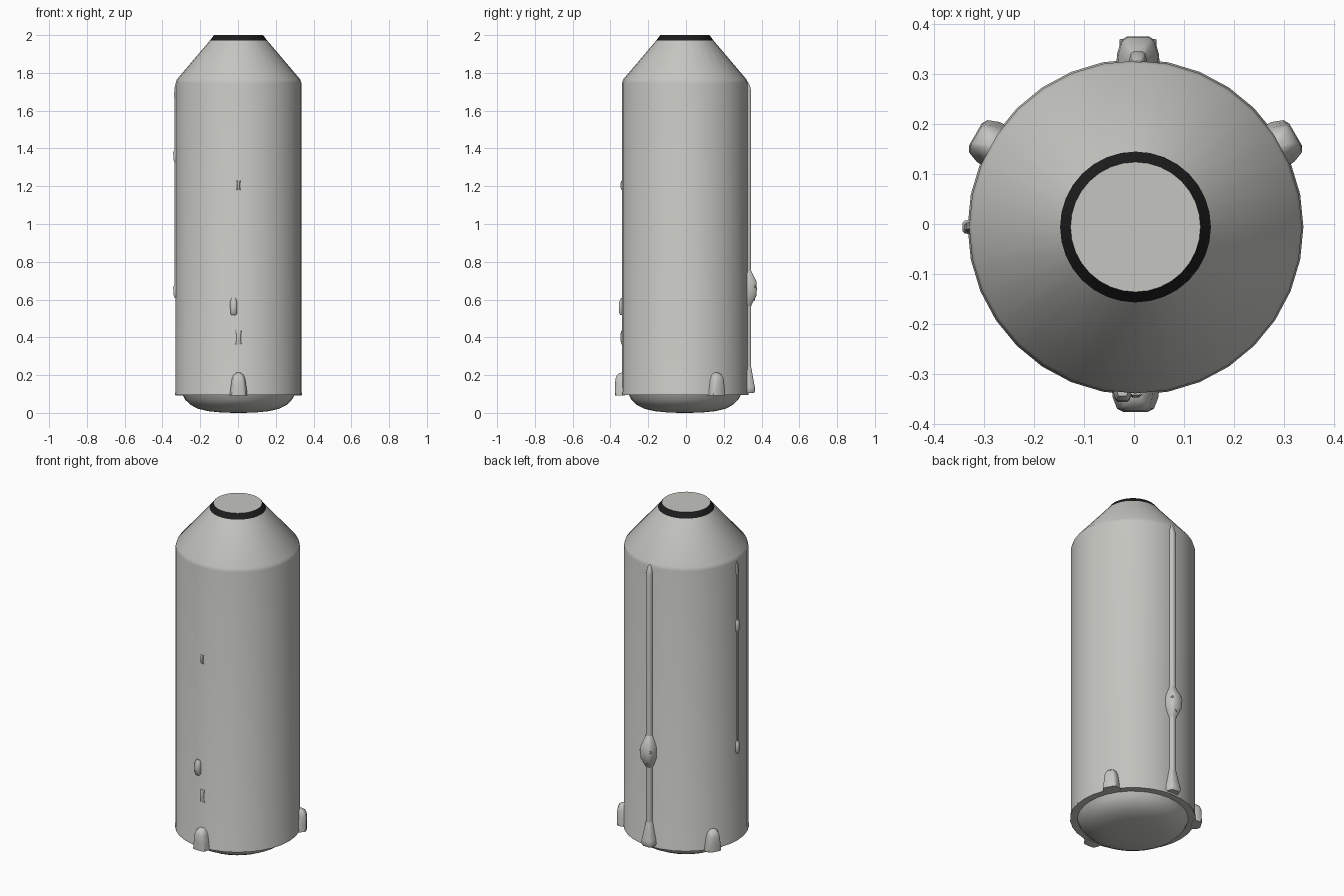
import bpy, math
from mathutils import Vector

if "Cube" in bpy.data.objects:
    bpy.data.objects.remove(bpy.data.objects["Cube"])

CX, CY = 0.003, -0.006      # tank axis
FRONT, BACK, LEFT = -90, 90, 180


def material(name, rgb):
    m = bpy.data.materials.new(name)
    m.diffuse_color = (*rgb, 1)
    m.use_nodes = True
    m.node_tree.nodes["Principled BSDF"].inputs["Base Color"].default_value = m.diffuse_color
    return m


GREY = material("light grey", (0.56, 0.56, 0.53))
BLACK = material("black", (0.012, 0.012, 0.012))


def make(name, verts, faces, mat=GREY, angle=35):
    me = bpy.data.meshes.new(name)
    me.from_pydata(verts, [], faces)
    me.materials.append(mat)
    ob = bpy.data.objects.new(name, me)
    bpy.context.collection.objects.link(ob)
    bpy.ops.object.select_all(action='DESELECT')
    ob.select_set(True)
    bpy.context.view_layer.objects.active = ob
    bpy.ops.object.shade_smooth_by_angle(angle=math.radians(angle))
    return ob


def bridge(rings, n):
    """Quads between successive rings, capped at both ends."""
    f = [(k * n + i, k * n + (i + 1) % n, (k + 1) * n + (i + 1) % n, (k + 1) * n + i)
         for k in range(rings - 1) for i in range(n)]
    return f + [tuple(reversed(range(n))), tuple(range((rings - 1) * n, rings * n))]


def lathe(name, profile, mat=GREY, n=32, angle=35):
    verts = [(CX + r * math.cos(2 * math.pi * i / n), CY + r * math.sin(2 * math.pi * i / n), z)
             for r, z in profile for i in range(n)]
    return make(name, verts, bridge(len(profile), n), mat, angle)


def place(az, t, r, z):
    """Tank surface coordinates: azimuth, sideways offset, radius, height."""
    a = math.radians(az)
    return (CX + r * math.cos(a) - t * math.sin(a), CY + r * math.sin(a) + t * math.cos(a), z)


def fairing(name, az, sections, t0=0.0, inner=0.318, top=0.62):
    """Lofted bump on the tank wall; each section is (height, half width, outer radius)."""
    verts = []
    for z, w, out in sections:
        d = out - inner
        for u, v in ((-1, 0), (-0.95, 0.45), (-top - 0.15, 0.88), (-top + 0.1, 1),
                     (top - 0.1, 1), (top + 0.15, 0.88), (0.95, 0.45), (1, 0)):
            verts.append(place(az, t0 - u * w, inner + v * d, z))
    # section runs clockwise seen from above, so sections go bottom to top with flipped sides
    faces = [tuple(reversed(f)) for f in bridge(len(sections), 8)]
    ob = make(name, verts, faces, GREY, 40)
    import_bm = bmesh.new()
    import_bm.from_mesh(ob.data)
    bmesh.ops.recalc_face_normals(import_bm, faces=import_bm.faces)
    import_bm.to_mesh(ob.data)
    import_bm.free()
    return ob


import bmesh

# Tank body with shoulder cone, grey lid and black collar band
R = 0.333
body = lathe("tank_body", [(0.295, 0.095), (R + 0.003, 0.095), (R + 0.003, 0.105), (R, 0.112),
                           (R, 1.745), (R - 0.006, 1.765), (0.151, 1.972), (0.13, 2.0)])
body.data.materials.append(BLACK)
for p in body.data.polygons:
    if p.center.z > 1.975 and len(p.vertices) == 4:
        p.material_index = 1

# Bottom dome
lathe("bottom_dome", [(0.02, 0.0), (0.09, 0.002), (0.16, 0.009), (0.215, 0.022),
                      (0.255, 0.043), (0.283, 0.07), (0.298, 0.098)], angle=60)

# Three mounting feet, 120 degrees apart
for i, az in enumerate((FRONT, 30, 150)):
    fairing(f"mounting_foot_{i + 1}", az,
            [(0.092, 0.048, 0.370), (0.14, 0.042, 0.370), (0.18, 0.036, 0.368),
             (0.20, 0.028, 0.360), (0.211, 0.016, 0.346), (0.214, 0.008, 0.330)])

# Rear feed pipe, its flared outlet and bolted housing
OFF = -0.005
fairing("rear_pipe", BACK, [(0.15, 0.019, 0.351), (1.70, 0.019, 0.351), (1.73, 0.016, 0.345),
                            (1.755, 0.008, 0.332)], OFF)
fairing("rear_pipe_outlet", BACK, [(0.105, 0.036, 0.366), (0.118, 0.042, 0.372), (0.14, 0.040, 0.370),
                                   (0.19, 0.030, 0.360), (0.235, 0.022, 0.353), (0.25, 0.019, 0.348)], OFF)
fairing("rear_housing", BACK, [(0.562, 0.018, 0.349), (0.585, 0.028, 0.360), (0.62, 0.041, 0.379),
                               (0.655, 0.044, 0.381), (0.695, 0.041, 0.379), (0.73, 0.028, 0.362),
                               (0.757, 0.018, 0.349)], OFF)


def bolt(name, t, r, z, size=0.007):
    n = 10
    verts = [place(BACK, t + s * math.cos(2 * math.pi * i / n), rr, z + s * math.sin(2 * math.pi * i / n))
             for rr, s in ((r - 0.012, size), (r + 0.002, size), (r + 0.003, size * 0.7)) for i in range(n)]
    make(name, verts, bridge(3, n))


bolt("housing_bolt_1", OFF - 0.030, 0.373, 0.67)
bolt("housing_bolt_2", OFF + 0.030, 0.373, 0.67)
bolt("housing_bolt_3", OFF, 0.369, 0.602)

# Thin left cable duct with three bumps
fairing("left_duct", LEFT, [(0.62, 0.008, 0.339), (1.69, 0.008, 0.339), (1.74, 0.005, 0.333)])
for i, z in enumerate((0.645, 1.36)):
    fairing(f"left_duct_bump_{i + 1}", LEFT,
            [(z - 0.038, 0.008, 0.337), (z - 0.02, 0.016, 0.345), (z + 0.02, 0.016, 0.346),
             (z + 0.038, 0.008, 0.337)])
fairing("left_duct_cap", LEFT, [(1.66, 0.008, 0.339), (1.68, 0.011, 0.342), (1.72, 0.010, 0.339),
                                (1.75, 0.005, 0.331)])

# Front fittings: rounded port and two waisted brackets
fairing("front_port", FRONT, [(0.517, 0.012, 0.340), (0.525, 0.018, 0.347), (0.56, 0.019, 0.350),
                              (0.59, 0.019, 0.347), (0.607, 0.012, 0.338)], -0.026)
for name, z, w, h in (("lower_bracket", 0.40, 0.019, 0.037), ("upper_bracket", 1.205, 0.013, 0.025)):
    fairing(name, FRONT, [(z - h, w, 0.336), (z - h * 0.4, w * 0.7, 0.341),
                          (z + h * 0.4, w * 0.7, 0.341), (z + h, w, 0.336)])
